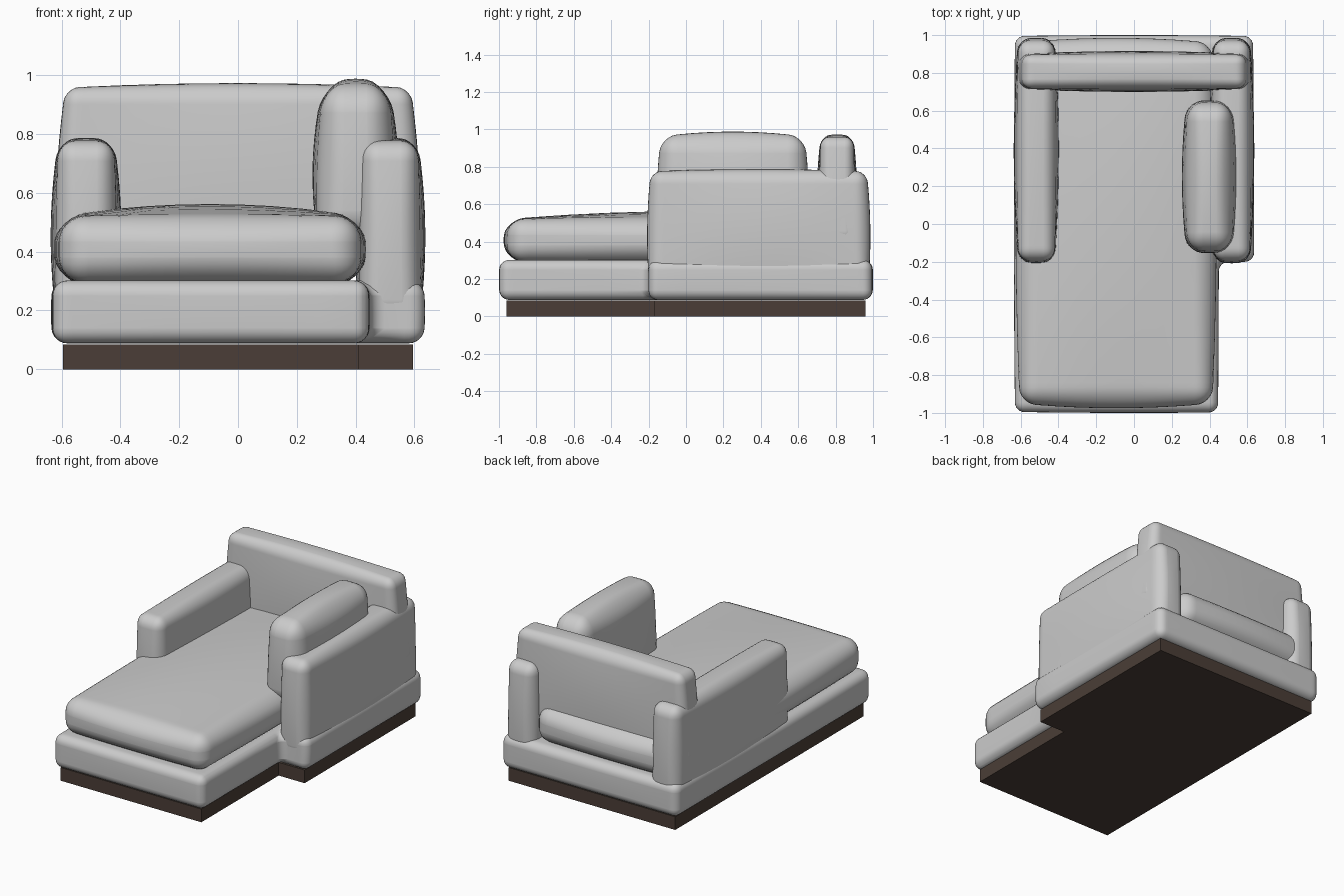
import bpy
import bmesh
from mathutils import Vector

old = bpy.data.objects.get("Cube")
if old:
    bpy.data.objects.remove(old, do_unlink=True)


def material(name, rgb):
    mat = bpy.data.materials.new(name)
    mat.use_nodes = True
    color = (*rgb, 1)
    mat.diffuse_color = color
    bsdf = next(n for n in mat.node_tree.nodes if n.type == 'BSDF_PRINCIPLED')
    bsdf.inputs["Base Color"].default_value = color
    return mat


fabric = material("grey fabric", (0.6, 0.6, 0.6))
wood = material("dark brown wood", (0.07, 0.048, 0.038))


def rectangle(x0, x1, y0, y1):
    return [(x0, y0), (x1, y0), (x1, y1), (x0, y1)]


def l_shape(left, step, right, front, notch, back):
    return [(left, front), (step, front), (step, notch),
            (right, notch), (right, back), (left, back)]


def block(name, outline, z0, z1, mat, radius=0.0, puff=(0, 0, 0), taper=(0, 0), cuts=9):
    """Extruded outline, optionally rounded, tapered upwards and puffed out."""
    bm = bmesh.new()
    face = bm.faces.new([bm.verts.new((x, y, z0)) for x, y in outline])
    ext = bmesh.ops.extrude_face_region(bm, geom=[face])
    top = [g for g in ext["geom"] if isinstance(g, bmesh.types.BMVert)]
    bmesh.ops.translate(bm, vec=(0, 0, z1 - z0), verts=top)
    bmesh.ops.recalc_face_normals(bm, faces=bm.faces[:])

    if radius:
        lo = Vector([min(v.co[i] for v in bm.verts) for i in range(3)])
        hi = Vector([max(v.co[i] for v in bm.verts) for i in range(3)])
        mid, half = (lo + hi) / 2, (hi - lo) / 2
        bmesh.ops.bevel(bm, geom=bm.edges[:], offset=radius, segments=6,
                        profile=0.5, affect='EDGES', clamp_overlap=True)
        # Slice the flat areas so that they can swell smoothly
        for axis in range(3):
            normal = Vector((0, 0, 0))
            normal[axis] = 1
            inner = half[axis] - radius
            for k in range(cuts):
                t = 2 * k / (cuts - 1) - 1
                point = mid.copy()
                point[axis] += t * inner * 0.97
                bmesh.ops.bisect_plane(
                    bm, geom=bm.verts[:] + bm.edges[:] + bm.faces[:],
                    plane_co=point, plane_no=normal, dist=0.0001)
        for v in bm.verts:
            u = Vector([(v.co[i] - mid[i]) / half[i] for i in range(3)])
            lift = (u.z + 1) / 2
            for i in range(3):
                j, k = (i + 1) % 3, (i + 2) % 3
                shrink = 1 - taper[i] * lift if i < 2 else 1
                swell = puff[i] * u[i] * (1 - u[j] ** 2) * (1 - u[k] ** 2)
                v.co[i] = mid[i] + u[i] * half[i] * shrink + swell
        for f in bm.faces:
            f.smooth = True

    mesh = bpy.data.meshes.new(name)
    bm.to_mesh(mesh)
    bm.free()
    mesh.materials.append(mat)
    obj = bpy.data.objects.new(name, mesh)
    bpy.context.collection.objects.link(obj)
    return obj


# Wooden plinth and padded base, both stepped on the left side
block("plinth", l_shape(-0.595, 0.41, 0.595, -0.96, -0.17, 0.96), 0, 0.085, wood)
block("base", l_shape(-0.63, 0.445, 0.63, -0.995, -0.2, 0.995), 0.088, 0.302, fabric,
      radius=0.05, puff=(0.006, 0.005, 0))

# Long seat cushion
block("seat_cushion", rectangle(-0.605, 0.415, -0.95, 0.96), 0.295, 0.52, fabric,
      radius=0.085, puff=(0.022, 0.025, 0.042))

# Matching arms
for side, label in ((-1, "right"), (1, "left")):
    x0, x1 = sorted((side * 0.415, side * 0.618))
    block(label + "_arm", rectangle(x0, x1, -0.197, 0.975), 0.17, 0.775, fabric,
          radius=0.06, puff=(0.022, 0.015, 0.012), taper=(0.06, 0.015))

# Backrest
block("backrest", rectangle(-0.625, 0.625, 0.71, 0.905), 0.4, 0.957, fabric,
      radius=0.05, puff=(0.01, 0.015, 0.016), taper=(0.06, 0.1))

# Loose cushion leaning on the left arm
block("loose_cushion", rectangle(0.27, 0.53, -0.145, 0.645), 0.45, 0.962, fabric,
      radius=0.085, puff=(0.025, 0.015, 0.026), taper=(0.14, 0.03))
